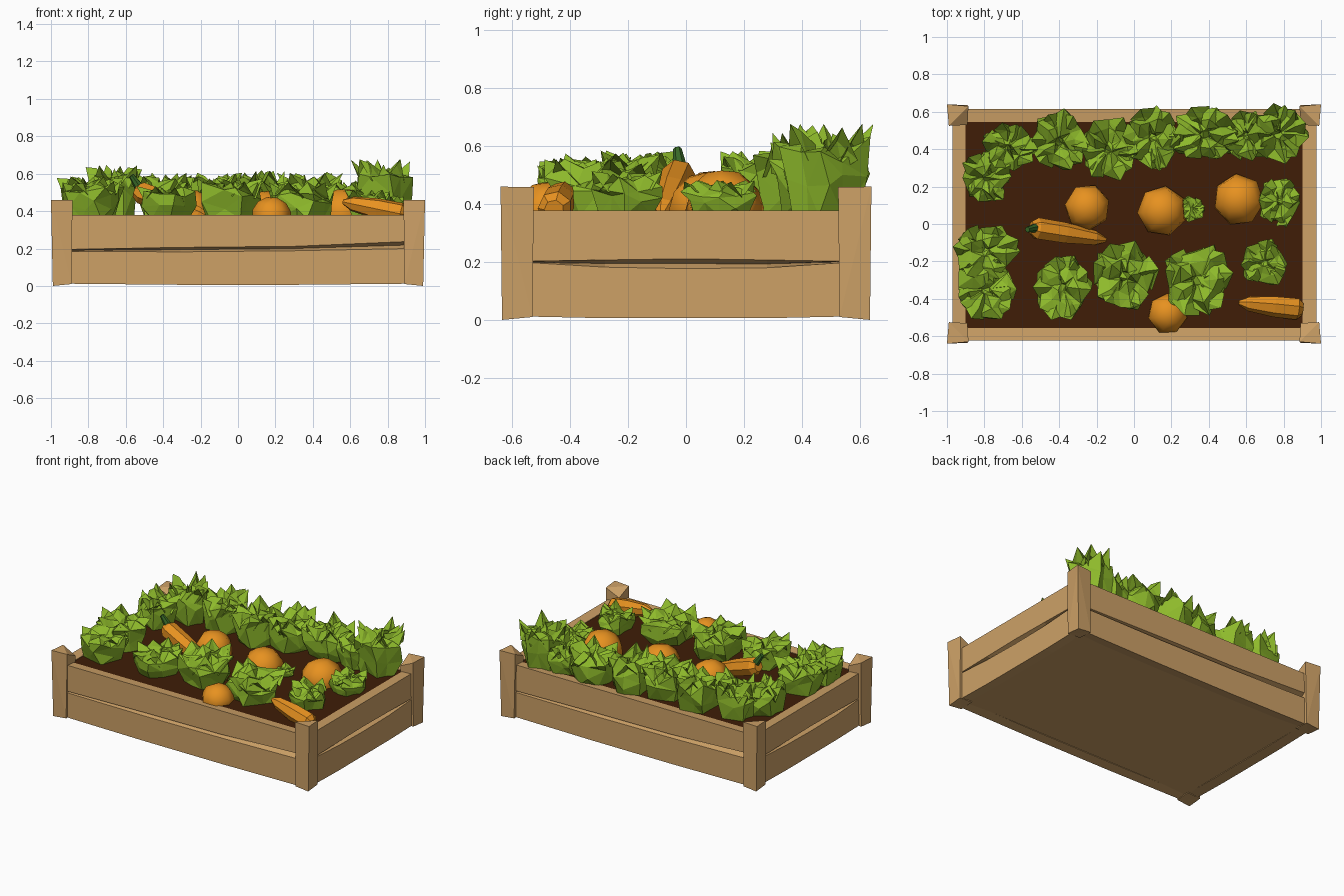
import bpy, bmesh, math, random
from mathutils import Vector, Matrix

if "Cube" in bpy.data.objects:
    bpy.data.objects.remove(bpy.data.objects["Cube"])

random.seed(11)


def material(name, rgb):
    m = bpy.data.materials.new(name)
    m.diffuse_color = (*rgb, 1)
    m.use_nodes = True
    m.node_tree.nodes["Principled BSDF"].inputs["Base Color"].default_value = m.diffuse_color
    return m


WOOD = material("wood", (0.61, 0.355, 0.134))
SOIL = material("soil", (0.05, 0.0125, 0.002))
LEAF = material("leaf_green", (0.27, 0.49, 0.024))
ORANGE = material("orange", (0.84, 0.30, 0.015))
STALK = material("dark_green", (0.04, 0.14, 0.02))


def finish(name, bm, mat, recalc=True, smooth=False):
    if recalc:
        bmesh.ops.recalc_face_normals(bm, faces=bm.faces)
    for f in bm.faces:
        f.smooth = smooth
    me = bpy.data.meshes.new(name)
    bm.to_mesh(me)
    bm.free()
    me.materials.append(mat)
    ob = bpy.data.objects.new(name, me)
    bpy.context.collection.objects.link(ob)
    return ob


def loft(bm, rings, caps=True):
    """Skin a list of closed rings of points."""
    vr = [[bm.verts.new(p) for p in r] for r in rings]
    n = len(vr[0])
    for a, b in zip(vr, vr[1:]):
        for i in range(n):
            bm.faces.new((a[i], a[(i + 1) % n], b[(i + 1) % n], b[i]))
    if caps:
        bm.faces.new(vr[0])
        bm.faces.new(vr[-1])


def box(name, lo, hi, mat):
    bm = bmesh.new()
    bmesh.ops.create_cube(bm, size=1)
    for v in bm.verts:
        v.co = [lo[i] if v.co[i] < 0 else hi[i] for i in range(3)]
    return finish(name, bm, mat)


# crate walls: two planks each, parted by a warped tapering groove
def wall(name, half, out, thick, groove, angle):
    rot = Matrix.Rotation(angle, 3, 'Z')
    rings = []
    for i, (zl, zu) in enumerate(groove):
        x = -half + 2 * half * i / (len(groove) - 1)
        ends = i in (0, len(groove) - 1)
        zb = 0.012 if ends else 0.006
        sec = [(-out, zb), (-out, zl), (-out + 0.035, (zl + zu) / 2), (-out, zu),
               (-out, 0.378), (-out + thick, 0.372), (-out + thick, zb + 0.01)]
        rings.append([rot @ Vector((x, y, z)) for y, z in sec])
    bm = bmesh.new()
    loft(bm, rings)
    finish(name, bm, WOOD)


LONG = [(0.185, 0.195), (0.182, 0.206), (0.188, 0.212), (0.2, 0.238)]
SHORT = [(0.199, 0.202), (0.182, 0.207), (0.177, 0.211), (0.18, 0.207), (0.199, 0.202)]
wall("front_wall", 0.92, 0.622, 0.067, LONG, 0)
wall("back_wall", 0.92, 0.615, 0.07, LONG, math.pi)
wall("right_wall", 0.56, 0.975, 0.075, SHORT, math.pi / 2)
wall("left_wall", 0.56, 0.97, 0.07, SHORT, -math.pi / 2)

# corner posts: slightly flared, tops dipping to the inner corner
for sx in (-1, 1):
    for sy in (-1, 1):
        bm = bmesh.new()
        bot = [(0.99, 0.635, 0), (0.89, 0.635, 0.01), (0.89, 0.53, 0.015), (0.99, 0.53, 0.01)]
        top = [(1.0, 0.64, 0.46), (0.885, 0.63, 0.458), (0.89, 0.53, 0.41), (0.99, 0.525, 0.458)]
        loft(bm, [[(sx * x, sy * y, z) for x, y, z in r] for r in (bot, top)])
        bmesh.ops.triangulate(bm, faces=bm.faces)
        finish("corner_post", bm, WOOD)

box("crate_floor", (-0.95, -0.6, 0.02), (0.95, 0.6, 0.05), WOOD)
box("soil", (-0.91, -0.565, 0.05), (0.91, 0.555, 0.368), SOIL)


# lettuce: pleated, crumpled head with a few loose splayed leaves
def jit(a):
    return random.uniform(-a, a)


def lettuce(x, y, rx, ry, top):
    base, h = 0.36, top - 0.36
    bm = bmesh.new()
    n = 10 if rx > 0.1 else 6
    prof = [(0.68, 0), (0.86, 0.4), (0.88, 0.72), (0.5, 0.82), (0.15, 0.76)]
    rings = []
    for k, (r, z) in enumerate(prof):
        ring = []
        for i in range(n):
            a = math.tau * (i + jit(0.3)) / n
            pleat = (-1) ** i
            q = r * (1 + 0.1 * pleat + jit(0.12))
            zz = z + (0.08 * pleat + jit(0.14) if k else 0)
            ring.append((x + rx * q * math.cos(a), y + ry * q * math.sin(a), base + h * zz))
        rings.append(ring)
    loft(bm, rings)
    bmesh.ops.triangulate(bm, faces=bm.faces)
    bmesh.ops.recalc_face_normals(bm, faces=bm.faces)
    for k in range(6):
        a0 = k * math.tau / 6 + jit(0.4)
        # each leaf is a ridged fan rising from the heart and out to the rim
        grid = []
        for t in (0, 0.55, 1):
            row = []
            for u in (-1, 0, 1):
                a = a0 + u * 0.5 + jit(0.12)
                r = 0.2 + 0.78 * t + jit(0.08) - (0.1 * abs(u) * t)
                z = 0.62 + 0.28 * t - 0.3 * t * abs(u) + 0.12 * (1 - abs(u)) + jit(0.1)
                row.append(bm.verts.new((x + rx * r * math.cos(a), y + ry * r * math.sin(a),
                                         base + h * min(z, 1.02))))
            grid.append(row)
        for v in range(2):
            for u in range(2):
                p, q, r, s = grid[v][u], grid[v][u + 1], grid[v + 1][u + 1], grid[v + 1][u]
                for f in ((p, s, r), (p, r, q)):
                    face = bm.faces.new(f)
                    face.normal_update()
                    if face.normal.z < 0:
                        face.normal_flip()
    finish("lettuce", bm, LEAF, False)


for spec in [(-0.67, 0.41, 0.15, 0.13, 0.64), (-0.79, 0.25, 0.14, 0.15, 0.58),
             (-0.40, 0.44, 0.16, 0.17, 0.60),
             (-0.13, 0.40, 0.16, 0.18, 0.60), (0.10, 0.46, 0.16, 0.18, 0.61),
             (0.38, 0.48, 0.18, 0.16, 0.60), (0.60, 0.47, 0.13, 0.14, 0.56),
             (0.77, 0.48, 0.16, 0.16, 0.67), (-0.79, -0.15, 0.18, 0.16, 0.58),
             (-0.79, -0.35, 0.17, 0.18, 0.56), (-0.38, -0.34, 0.16, 0.18, 0.53),
             (-0.05, -0.28, 0.18, 0.19, 0.57), (0.34, -0.30, 0.19, 0.21, 0.55),
             (0.70, -0.21, 0.13, 0.13, 0.51), (0.78, 0.12, 0.12, 0.14, 0.48),
             (0.31, 0.08, 0.07, 0.07, 0.42)]:
    lettuce(*spec)

# round vegetables half sunk in the soil
for x, y, r, z, tilt in [(-0.25, 0.09, 0.125, 0.40, 0.3), (0.15, 0.07, 0.135, 0.385, 0.15),
                         (0.56, 0.13, 0.14, 0.39, -0.25), (0.18, -0.48, 0.11, 0.375, 0.3)]:
    bm = bmesh.new()
    bmesh.ops.create_uvsphere(bm, u_segments=7, v_segments=6, radius=r)
    bm.transform(Matrix.Translation((x, y, z)) @ Matrix.Rotation(tilt, 4, 'Y')
                 @ Matrix.Rotation(x * 5, 4, 'Z') @ Matrix.Diagonal((1, 1, 0.92, 1)))
    finish("round_vegetable", bm, ORANGE, smooth=True)


# carrots lying at a slant: tapered seven-sided roots
def taper(name, a, b, profile, mat):
    a, b = Vector(a), Vector(b)
    rot = (b - a).to_track_quat('Z', 'Y')
    bm = bmesh.new()
    loft(bm, [[a + (b - a) * t + rot @ Vector((r * math.cos(i * math.tau / 7),
               r * math.sin(i * math.tau / 7), 0)) for i in range(7)] for t, r in profile])
    finish(name, bm, mat)


ROOT = [(0, 0.035), (0.08, 0.06), (0.45, 0.058), (0.85, 0.04), (1, 0.012)]
taper("carrot", (-0.55, -0.02, 0.51), (-0.15, -0.085, 0.36), ROOT, ORANGE)
taper("carrot_stalk", (-0.53, -0.022, 0.53), (-0.57, -0.03, 0.59), [(0, 0.025), (1, 0.015)], STALK)
taper("short_carrot", (0.90, -0.455, 0.38), (0.56, -0.42, 0.45), ROOT, ORANGE)
